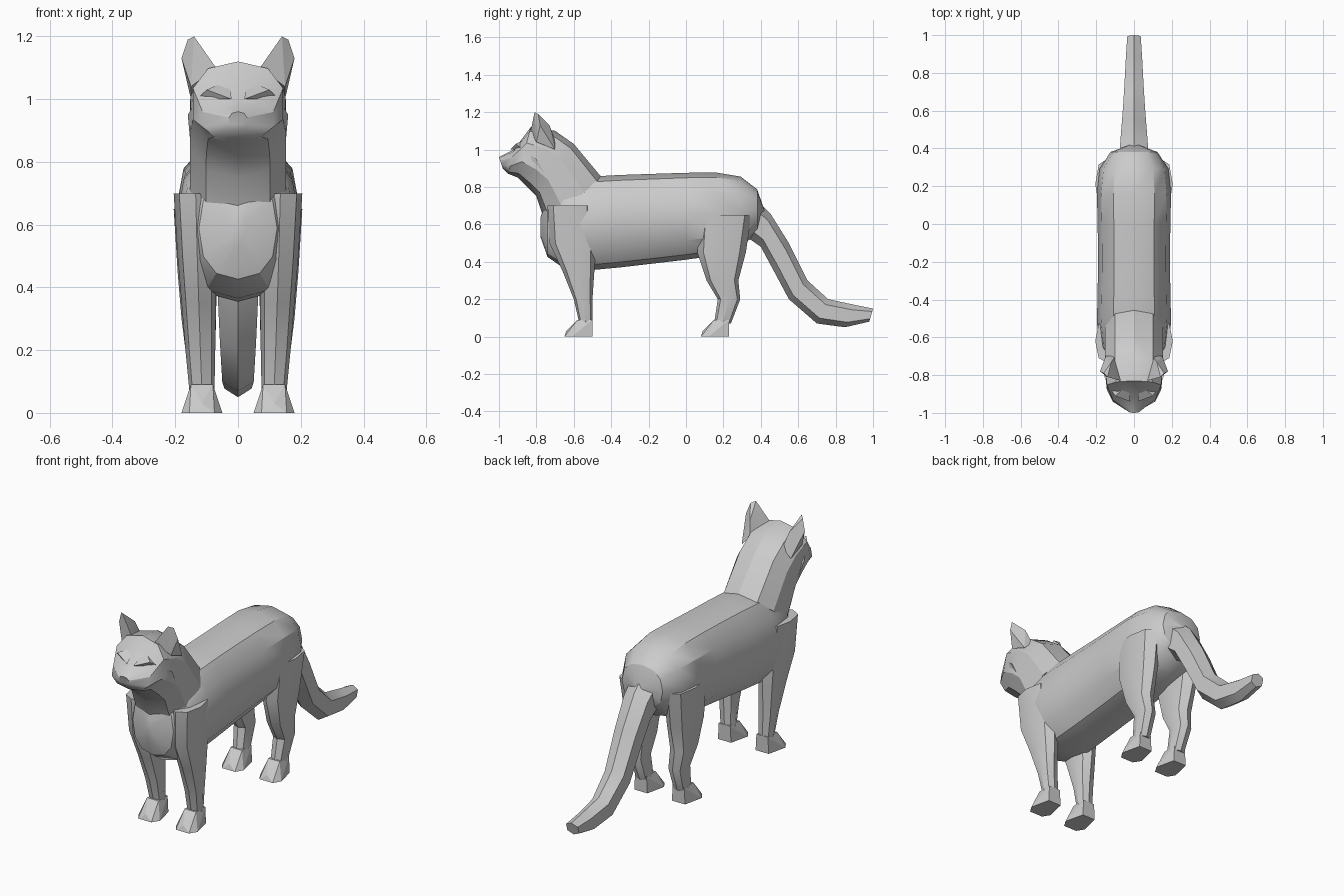
import bpy, bmesh, math

cube = bpy.data.objects.get("Cube")
if cube:
    bpy.data.objects.remove(cube, do_unlink=True)

colour = (.6, .6, .6, 1)
grey = bpy.data.materials.new("plain grey")
grey.use_nodes = True
grey.diffuse_color = colour
grey.node_tree.nodes["Principled BSDF"].inputs["Base Color"].default_value = colour


def finish(name, bm, angle):
    bmesh.ops.recalc_face_normals(bm, faces=bm.faces)
    mesh = bpy.data.meshes.new(name)
    bm.to_mesh(mesh)
    bm.free()
    mesh.materials.append(grey)
    part = bpy.data.objects.new(name, mesh)
    bpy.context.collection.objects.link(part)
    bpy.ops.object.select_all(action='DESELECT')
    part.select_set(True)
    bpy.context.view_layer.objects.active = part
    bpy.ops.object.shade_smooth_by_angle(angle=math.radians(angle))


def soften(value):
    return math.copysign(abs(value) ** .85, value)


def loft(name, spans, width, sides, centre=lambda t: 0):
    """Skin rings, each spanning two (y, z) points; width and centre are rules along the part."""
    bm = bmesh.new()
    rings = []
    for k, (y_start, z_start, y_end, z_end) in enumerate(spans):
        t = k / (len(spans) - 1)
        ring = []
        for i in range(sides):
            angle = math.tau * i / sides
            across = (1 - soften(math.cos(angle))) / 2
            ring.append(bm.verts.new((
                centre(t) + width(t) * soften(math.sin(angle)),
                y_start + (y_end - y_start) * across,
                z_start + (z_end - z_start) * across)))
        rings.append(ring)
    for lower, upper in zip(rings, rings[1:]):
        for i in range(sides):
            bm.faces.new((lower[i - 1], lower[i], upper[i], upper[i - 1]))
    bm.faces.new(rings[0])
    bm.faces.new(rings[-1])
    finish(name, bm, 30)


def hull(name, points, side):
    bm = bmesh.new()
    for x, y, z in points:
        bm.verts.new((x * side, y, z))
    bmesh.ops.convex_hull(bm, input=bm.verts)
    finish(name, bm, 15)


def torso_reach(k):
    """Position from chest (-1) to rump (1), with rings packed closer at the ends."""
    return math.sin(math.pi / 2 * k / 5.2)


def fullness(reach):
    return math.sqrt(1 - reach ** 6)


# Torso: full in the middle, rounded at the chest and rump, belly tucked up behind
torso_spans = []
for k in range(-5, 6):
    reach = torso_reach(k)
    y = .6 * reach - .18
    rise = .24 * fullness(reach)
    torso_spans.append((y, .63 + rise + .02 * reach, y, .63 - rise + .07 * reach))


def torso_width(t):
    reach = torso_reach(10 * t - 5)
    return (.19 + .03 * reach ** 2) * fullness(reach)


loft("torso", torso_spans, torso_width, 12)

# Neck, skull and muzzle
loft("head_and_neck", [
    (-.45, .85, -.75, .6),
    (-.6, 1.03, -.8, .75),
    (-.7, 1.1, -.85, .8),
    (-.83, 1.12, -.9, .85),
    (-.92, 1, -.95, .87),
    (-1, .96, -.98, .9)], lambda t: .16 - .13 * t ** 5, 10)

# Tail drooping to a lifted tip
loft("tail", [
    (.3, .8, .3, .55),
    (.45, .66, .4, .48),
    (.55, .5, .47, .35),
    (.65, .3, .55, .2),
    (.76, .2, .7, .07),
    (.9, .17, .85, .05),
    (1, .15, .98, .08)], lambda t: .09 - .05 * t, 6)


def leg(name, rings, side):
    """Tapering leg from level rings given as (height, front, back)."""
    loft(name, [(front, z, back, z) for z, front, back in rings],
         lambda t: .07 - .03 * t, 8, lambda t: side * (.135 - .02 * t))


def paw(name, toe, heel, side):
    """Wedge with a wide sole and a narrow ankle set back from the toes."""
    points = [(.115, toe + .01, .03)]
    for edge in (-1, 1):
        points += [(.115 + edge * .065, toe + .04, 0)]
        for y, top_y in ((toe, toe + .07), (heel, heel)):
            points += [(.115 + edge * .04, y, 0), (.115 + edge * .035, top_y, .09)]
    hull(name, points, side)


for label, side in (("left", 1), ("right", -1)):
    # Legs and paws
    leg(label + "_front_leg", [
        (.7, -.74, -.5),
        (.5, -.73, -.48),
        (.35, -.66, -.49),
        (.2, -.6, -.5),
        (.07, -.57, -.5)], side)
    paw(label + "_front_paw", -.65, -.5, side)
    leg(label + "_hind_leg", [
        (.65, .07, .35),
        (.45, .06, .32),
        (.3, .11, .28),
        (.2, .17, .29),
        (.07, .15, .24)], side)
    paw(label + "_hind_paw", .08, .23, side)

    # Ear, brow and cheek planes
    hull(label + "_ear", [
        (.07, -.83, 1.1), (.15, -.8, 1.04), (.15, -.7, 1), (.1, -.7, 1.05),
        (.18, -.78, 1.13), (.14, -.81, 1.2), (.16, -.79, 1.19), (.12, -.73, 1.13)], side)
    hull(label + "_brow", [
        (.02, -.94, 1), (.1, -.91, 1.03), (.13, -.87, 1), (.03, -.85, 1.06), (.1, -.8, 1)], side)
    hull(label + "_cheek", [
        (.13, -.87, 1), (.12, -.88, .92), (.16, -.8, .95), (.15, -.74, .84), (.06, -.93, .92),
        (.05, -.8, .95)], side)
